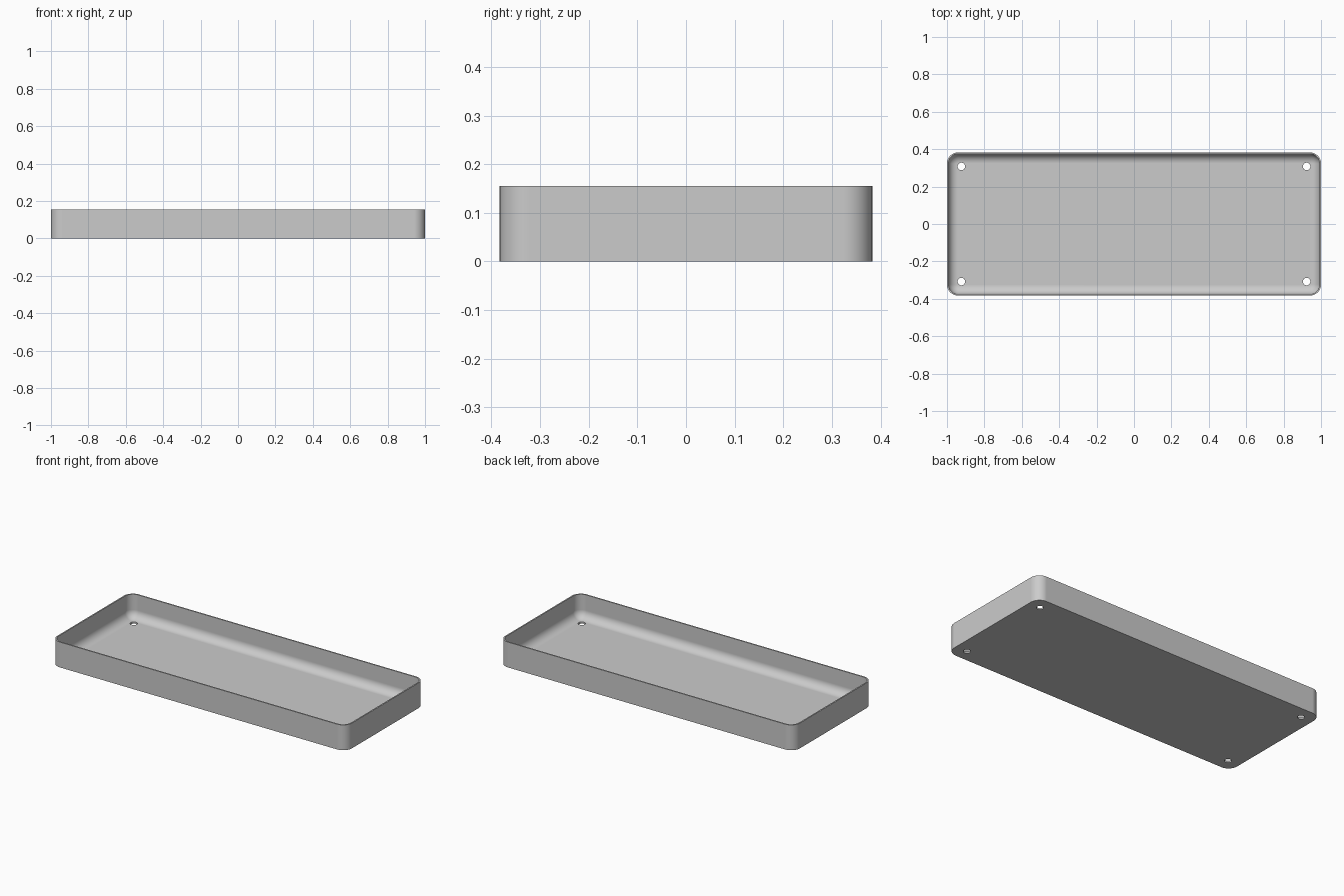
import bpy, bmesh, math

if "Cube" in bpy.data.objects:
    bpy.data.objects.remove(bpy.data.objects["Cube"], do_unlink=True)

HALF_X, HALF_Y, HEIGHT = 1.0, 0.383, 0.155
CORNER, WALL, FLOOR, FILLET = 0.06, 0.008, 0.01, 0.05
STEPS = 12

grey = bpy.data.materials.new("light grey")
grey.use_nodes = True
colour = (0.6, 0.6, 0.6, 1)
grey.diffuse_color = colour
grey.node_tree.nodes["Principled BSDF"].inputs["Base Color"].default_value = colour


def rounded_ring(bm, inset, z):
    """Rounded rectangle of vertices, shrunk by inset."""
    r = CORNER - inset
    ring = []
    for i, (sx, sy) in enumerate([(1, 1), (-1, 1), (-1, -1), (1, -1)]):
        cx, cy = sx * (HALF_X - CORNER), sy * (HALF_Y - CORNER)
        for k in range(STEPS + 1):
            a = math.pi / 2 * (i + k / STEPS)
            ring.append(bm.verts.new((cx + r * math.cos(a), cy + r * math.sin(a), z)))
    return ring


# Tray section: outer wall, rim, inner wall, then fillet into the floor
section = [(0, 0), (0, HEIGHT), (WALL, HEIGHT)]
for k in range(STEPS + 1):
    a = math.pi / 2 * k / STEPS
    section.append((WALL + FILLET * (1 - math.cos(a)),
                    FLOOR + FILLET * (1 - math.sin(a))))

bm = bmesh.new()
rings = [rounded_ring(bm, inset, z) for inset, z in section]
for lower, upper in zip(rings, rings[1:]):
    n = len(lower)
    for i in range(n):
        j = (i + 1) % n
        bm.faces.new((lower[i], lower[j], upper[j], upper[i]))
bm.faces.new(rings[0][::-1])
bm.faces.new(rings[-1])
bmesh.ops.recalc_face_normals(bm, faces=bm.faces)
mesh = bpy.data.meshes.new("tray")
bm.to_mesh(mesh)
bm.free()
tray = bpy.data.objects.new("tray", mesh)
bpy.context.collection.objects.link(tray)
mesh.materials.append(grey)

# Four screw holes through the floor
for sx in (-1, 1):
    for sy in (-1, 1):
        bpy.ops.mesh.primitive_cylinder_add(vertices=32, radius=0.02, depth=0.1,
                                            location=(sx * 0.923, sy * 0.308, 0))
        cutter = bpy.context.object
        cutter.name = "hole_cutter"
        cutter.hide_render = True
        cutter.data.materials.append(grey)
        hole = tray.modifiers.new("screw_hole", "BOOLEAN")
        hole.operation = "DIFFERENCE"
        hole.solver = "EXACT"
        hole.object = cutter
        bpy.context.view_layer.objects.active = tray
        bpy.ops.object.modifier_apply(modifier=hole.name)
        bpy.data.objects.remove(cutter, do_unlink=True)

# Smooth corners and fillet, crisp rim and hole edges
bpy.ops.object.select_all(action="DESELECT")
tray.select_set(True)
bpy.context.view_layer.objects.active = tray
bpy.ops.object.shade_smooth_by_angle(angle=math.radians(30))
normals = tray.modifiers.new("flat_floor_normals", "WEIGHTED_NORMAL")
normals.keep_sharp = True
